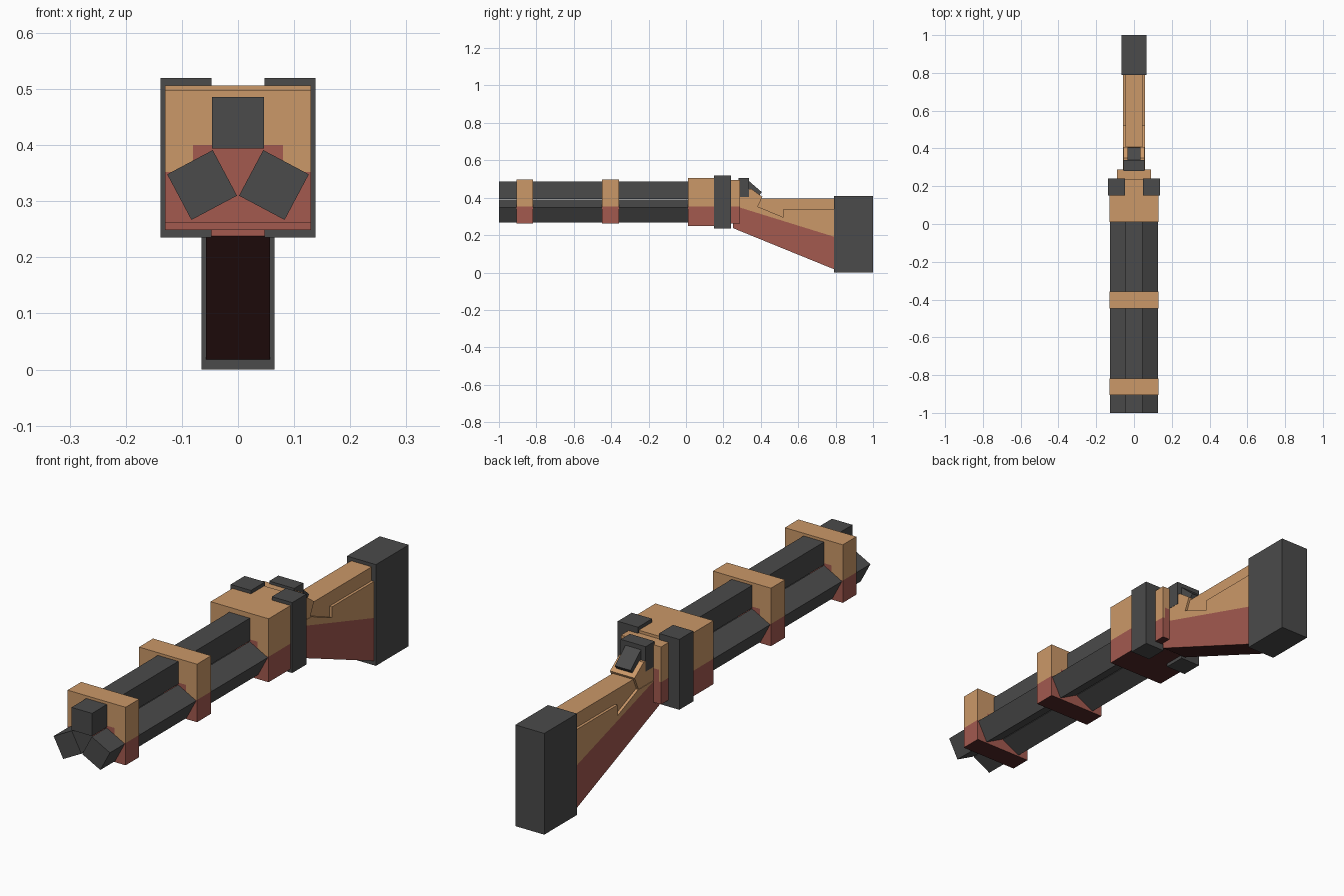
import bpy, bmesh, math
from mathutils import Vector, Matrix

cube = bpy.data.objects.get("Cube")
if cube:
    bpy.data.objects.remove(cube, do_unlink=True)


def make_material(name, rgb):
    m = bpy.data.materials.new(name)
    m.use_nodes = True
    m.diffuse_color = (*rgb, 1)
    m.node_tree.nodes["Principled BSDF"].inputs["Base Color"].default_value = (*rgb, 1)
    return m


METAL = make_material("dark metal", (0.069, 0.069, 0.069))
TAN = make_material("tan wood", (0.597, 0.314, 0.138))
RED = make_material("red wood", (0.366, 0.10, 0.078))
MAROON = make_material("dark red underside", (0.085, 0.022, 0.022))
WOOD = (TAN, RED, MAROON)


def prism(name, profile, x0, x1, mats=(METAL,), cuts=(), rule=None):
    """Extrude a (y, z) side profile from x0 to x1, cut it, then paint by rule."""
    bm = bmesh.new()
    face = bm.faces.new([bm.verts.new((x0, y, z)) for y, z in profile])
    ext = bmesh.ops.extrude_face_region(bm, geom=[face])
    moved = [g for g in ext["geom"] if isinstance(g, bmesh.types.BMVert)]
    bmesh.ops.translate(bm, verts=moved, vec=(x1 - x0, 0, 0))
    bmesh.ops.recalc_face_normals(bm, faces=bm.faces)
    for co, no in cuts:
        bmesh.ops.bisect_plane(bm, geom=bm.verts[:] + bm.edges[:] + bm.faces[:],
                               plane_co=co, plane_no=no)
    bm.normal_update()
    if rule:
        for f in bm.faces:
            f.material_index = rule(f.calc_center_median(), f.normal)
    mesh = bpy.data.meshes.new(name)
    bm.to_mesh(mesh)
    bm.free()
    for m in mats:
        mesh.materials.append(m)
    ob = bpy.data.objects.new(name, mesh)
    bpy.context.collection.objects.link(ob)
    return ob


def rect(y0, y1, z0, z1):
    return [(y0, z0), (y1, z0), (y1, z1), (y0, z1)]


# Painted edge on the upright blocks: red below, with a raised red patch in the middle of the ends
def block_rule(c, n):
    if n.z < -0.3:
        return 2
    limit = 0.40 if abs(n.y) > 0.5 and abs(c.x) < 0.08 else 0.352
    return 1 if c.z < limit else 0


UP, SIDE = (0, 0, 1), (1, 0, 0)
block_cuts = [((0, 0, 0.352), UP), ((0, 0, 0.40), UP),
              ((0.08, 0, 0), SIDE), ((-0.08, 0, 0), SIDE)]


def wood_block(name, y0, y1, z0, z1, half):
    return prism(name, rect(y0, y1, z0, z1), -half, half, WOOD, block_cuts, block_rule)


# Three square barrels
for name, x, z, angle in (("top_barrel", 0, 0.44, 0),
                          ("left_barrel", 0.064, 0.329, 28),
                          ("right_barrel", -0.064, 0.329, -28)):
    h = 0.046
    ob = prism(name, rect(-1, 0.03, -h, h), -h, h)
    ob.data.transform(Matrix.Translation((x, 0, z)) @ Matrix.Rotation(math.radians(angle), 4, 'Y'))

# Barrel bands and receiver
wood_block("front_band", -0.905, -0.818, 0.262, 0.497, 0.13)
wood_block("rear_band", -0.448, -0.358, 0.262, 0.497, 0.13)
wood_block("receiver", 0.01, 0.235, 0.249, 0.506, 0.13)
wood_block("receiver_rear", 0.22, 0.288, 0.262, 0.495, 0.09)

# Clamps on both sides of the receiver
for side, x0, x1 in (("left", 0.047, 0.138), ("right", -0.138, -0.047)):
    prism(side + "_clamp", rect(0.15, 0.24, 0.235, 0.52), x0, x1)

# Stock with a sloping painted edge
SLOPE = (Vector((0, 0.28, 0.35)), Vector((0, 0.31, 1)).normalized())


def stock_rule(c, n):
    if n.z < -0.3 and (c - SLOPE[0]).dot(SLOPE[1]) < -0.04:
        return 2
    return 1 if (c - SLOPE[0]).dot(SLOPE[1]) < 0 else 0


def stock_part(name, profile, half):
    return prism(name, profile, -half, half, WOOD, [SLOPE], stock_rule)


stock_part("stock_body", [(0.25, 0.238), (0.80, 0.014), (0.80, 0.34), (0.52, 0.34),
                          (0.52, 0.296), (0.39, 0.35), (0.25, 0.35)], 0.057)
stock_part("stock_comb", [(0.36, 0.27), (0.80, 0.12), (0.80, 0.396), (0.36, 0.396)], 0.046)
stock_part("stock_neck", [(0.27, 0.30), (0.37, 0.30), (0.385, 0.355), (0.408, 0.405),
                          (0.35, 0.447), (0.27, 0.447)], 0.055)

# Butt block
prism("butt", rect(0.79, 1.0, 0, 0.41), -0.065, 0.065)

# Hammer and its sloping spur
prism("hammer", rect(0.28, 0.338, 0.405, 0.506), -0.056, 0.056)
prism("hammer_spur", [(0.32, 0.42), (0.39, 0.41), (0.405, 0.43), (0.338, 0.488), (0.32, 0.488)],
      -0.035, 0.035)
